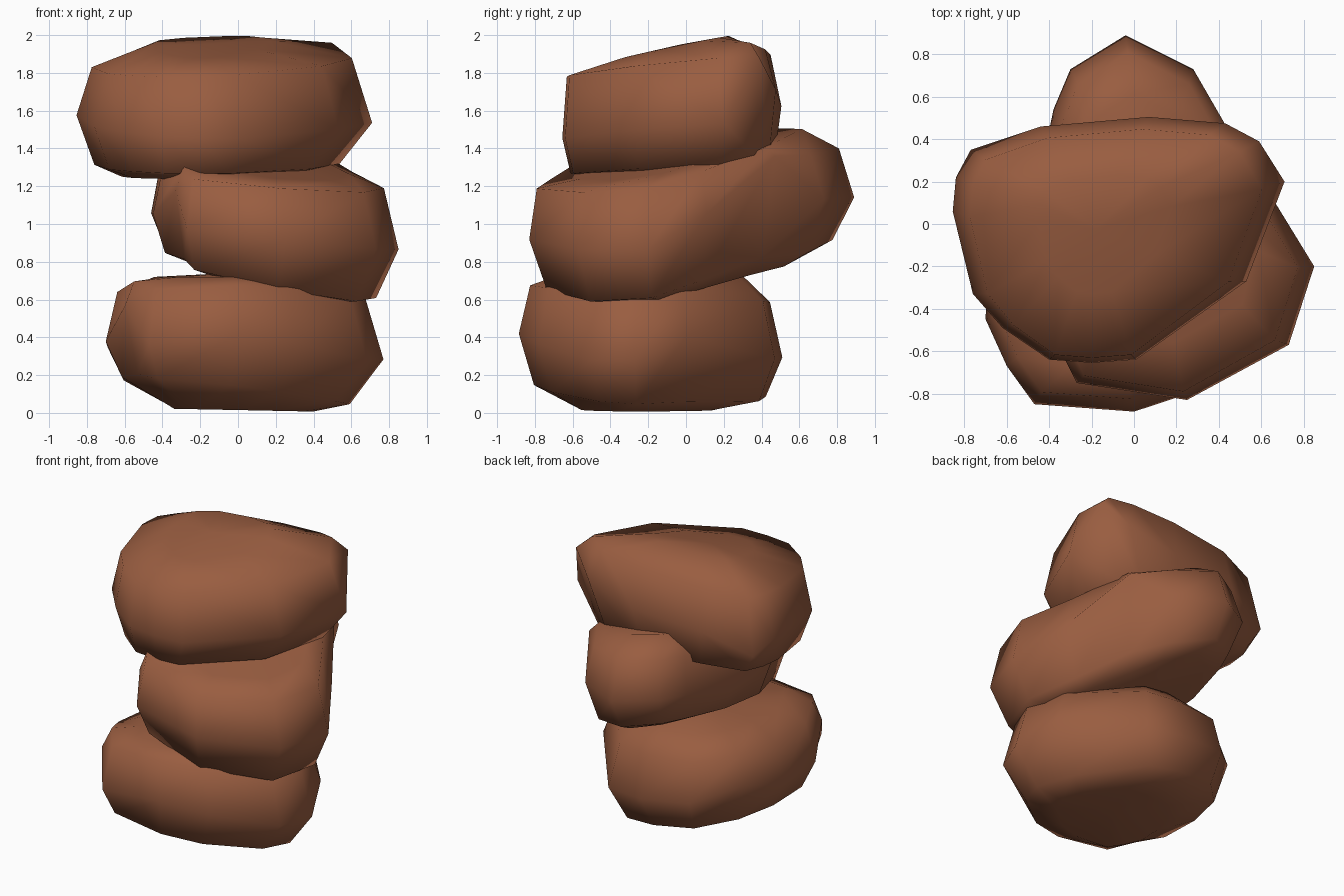
import bpy
import bmesh
from mathutils import Vector

if "Cube" in bpy.data.objects:
    bpy.data.objects.remove(bpy.data.objects["Cube"], do_unlink=True)

# Single brown stone colour
brown = bpy.data.materials.new("brown_stone")
brown.use_nodes = True
colour = (0.32, 0.11, 0.052, 1)
brown.diffuse_color = colour
shader = brown.node_tree.nodes["Principled BSDF"]
shader.inputs["Base Color"].default_value = colour
shader.inputs["Roughness"].default_value = 0.9


def make_rock(name, outline, layers, bottom_rise, top_rise):
    """Loft a plan outline through tilted layers.
    Outline point: (x, y, lift); the lift fades away from the widest layer.
    Layer: (x scale, y scale, x shift, y shift, height, x tilt, y tilt)."""
    bm = bmesh.new()
    pts = [Vector(p) for p in outline]
    centre = sum(pts, Vector()) / len(pts)
    rings = []
    for scale_x, scale_y, shift_x, shift_y, height, tilt_x, tilt_y in layers:
        ring = []
        for p in pts:
            x = centre.x + (p.x - centre.x) * scale_x + shift_x
            y = centre.y + (p.y - centre.y) * scale_y + shift_y
            lift = p.z * scale_x ** 12
            ring.append(bm.verts.new((x, y, height + tilt_x * x + tilt_y * y + lift)))
        rings.append(ring)
    n = len(pts)
    for low, high in zip(rings, rings[1:]):
        for i in range(n):
            j = (i + 1) % n
            bm.faces.new((low[i], low[j], high[j], high[i]))
    # Close both ends with a gently domed fan
    for ring, rise in ((rings[0], bottom_rise), (rings[-1], top_rise)):
        mid = sum((v.co for v in ring), Vector()) / n
        tip = bm.verts.new(mid + Vector((0, 0, rise)))
        for i in range(n):
            bm.faces.new((ring[i], ring[(i + 1) % n], tip))
    bmesh.ops.recalc_face_normals(bm, faces=bm.faces)
    for f in bm.faces:
        f.smooth = True
    mesh = bpy.data.meshes.new(name)
    bm.to_mesh(mesh)
    bm.free()
    mesh.materials.append(brown)
    rock = bpy.data.objects.new(name, mesh)
    bpy.context.collection.objects.link(rock)
    return rock


# Lower rock, broad and almost level, slightly hollow underneath
make_rock(
    "lower_rock",
    [(-.7, -.45, 0), (-.6, -.67, .17), (-.47, -.85, -.04), (0, -.885, .03),
     (.32, -.78, 0), (.68, -.5, -.05), (.77, -.27, -.02), (.65, 0, .12),
     (.28, .47, .03), (0, .51, .03), (-.35, .46, .05), (-.6, .22, .12), (-.69, -.1, 0)],
    [(.5, .5, .04, 0, .015, -.02, 0),
     (.82, .88, -.03, 0, .1, -.11, -.05),
     (1, 1, 0, 0, .31, -.04, -.09),
     (.89, .91, -.01, 0, .61, 0, -.07),
     (.6, .72, 0, 0, .72, 0, 0)],
    .06, .02)

# Middle rock, tapering to the back and tilted up towards it
make_rock(
    "middle_rock",
    [(-.33, -.63, .18), (-.27, -.75, 0), (.25, -.83, .02), (.73, -.57, 0),
     (.85, -.2, -.03), (.66, .11, .1), (.43, .47, .33), (.28, .73, .05),
     (-.04, .89, 0), (-.3, .73, 0), (-.38, .54, 0), (-.46, .15, -.05), (-.45, -.3, 0)],
    [(.66, .7, 0, 0, .76, -.25, .13),
     (.86, .88, -.01, -.01, .8, -.22, .14),
     (1, 1, 0, 0, 1.03, -.13, .12),
     (.9, .93, 0, -.02, 1.3, -.1, .12),
     (.66, .68, 0, 0, 1.38, -.15, .2)],
    -.01, .01)

# Upper rock, a rounded triangle with its narrow end at the front
make_rock(
    "upper_rock",
    [(-.855, .06, 0), (-.84, .22, -.06), (-.77, .35, -.17), (-.44, .46, -.05),
     (.07, .505, 0), (.43, .475, .1), (.59, .39, .28), (.71, .2, -.03),
     (.53, -.27, 0), (.01, -.64, 0), (-.2, -.655, 0), (-.4, -.64, 0),
     (-.62, -.49, 0), (-.76, -.33, 0)],
    [(.6, .6, -.03, 0, 1.25, 0, .03),
     (.83, .93, -.02, 0, 1.31, 0, .07),
     (1, 1, 0, 0, 1.55, -.02, .15),
     (.88, .93, 0, -.02, 1.85, .03, .1),
     (.4, .48, 0, 0, 1.95, .02, .2)],
    0, .01)
